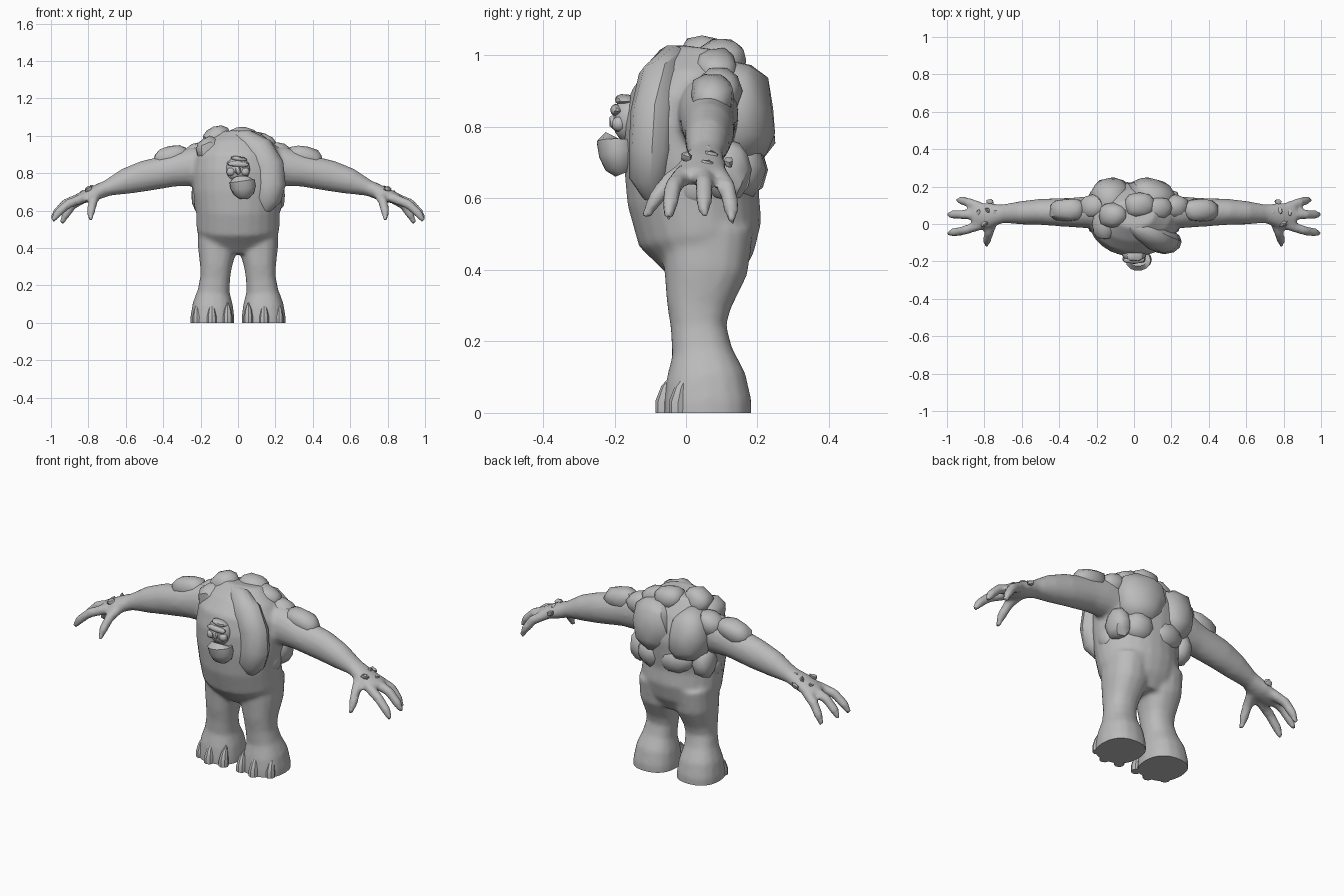
import bpy, bmesh, math, random
from mathutils import Vector, Matrix, Euler

cube = bpy.data.objects.get("Cube")
if cube:
    bpy.data.objects.remove(cube, do_unlink=True)
random.seed(4)

stone = bpy.data.materials.new("stone_grey")
stone.use_nodes = True
stone.diffuse_color = (0.5, 0.5, 0.5, 1)
stone.node_tree.nodes["Principled BSDF"].inputs["Base Color"].default_value = (0.5, 0.5, 0.5, 1)


def finish(name, bm, angle=40):
    bmesh.ops.recalc_face_normals(bm, faces=bm.faces)
    mesh = bpy.data.meshes.new(name)
    bm.to_mesh(mesh)
    bm.free()
    mesh.materials.append(stone)
    ob = bpy.data.objects.new(name, mesh)
    bpy.context.collection.objects.link(ob)
    bpy.ops.object.select_all(action='DESELECT')
    ob.select_set(True)
    bpy.context.view_layer.objects.active = ob
    bpy.ops.object.shade_smooth_by_angle(angle=math.radians(angle))
    return ob


def loft(bm, rings, axis, side=1, sides=16, power=1.0):
    """Skin elliptical rings (x, y, z, radius along axis, other radius)."""
    pts = [Vector((r[0] * side, r[1], r[2])) for r in rings]
    loops = []
    for i, r in enumerate(rings):
        t = (pts[min(i + 1, len(pts) - 1)] - pts[max(i - 1, 0)]).normalized()
        u = Vector(axis)
        u = (u - t * u.dot(t)).normalized()
        v = t.cross(u)
        loop = []
        for k in range(sides):
            a = math.tau * k / sides
            c, s = math.cos(a), math.sin(a)
            c = math.copysign(abs(c) ** power, c)
            s = math.copysign(abs(s) ** power, s)
            loop.append(bm.verts.new(pts[i] + u * c * r[3] + v * s * r[4]))
        loops.append(loop)
    for a, b in zip(loops, loops[1:]):
        for k in range(sides):
            n = (k + 1) % sides
            bm.faces.new((a[k], a[n], b[n], b[k]))
    bm.faces.new(loops[0][::-1])
    bm.faces.new(loops[-1])


def rock(name, loc, size, rot=(0, 0, 0), rough=0.07, detail=2):
    bm = bmesh.new()
    bmesh.ops.create_icosphere(bm, subdivisions=detail, radius=1)
    for v in bm.verts:
        # Boxier than a ball, with a chipped surface
        v.co = Vector([math.copysign(abs(c) ** 0.85, c) for c in v.co])
        v.co *= 1 + random.uniform(-rough, rough)
    turn = Euler([math.radians(a) for a in rot]).to_matrix().to_4x4()
    bm.transform(Matrix.Translation(loc) @ turn @ Matrix.Diagonal((*size, 1)))
    return finish(name, bm)


# Body: torso, legs, arms and fingers blended into one skin
X, Y = (1, 0, 0), (0, 1, 0)
bm = bmesh.new()
loft(bm, [(0, .055, .37, .14, .09), (0, .055, .43, .2, .135), (0, .04, .5, .222, .175),
          (0, .02, .6, .225, .185), (0, .02, .7, .24, .195), (0, .025, .8, .245, .2),
          (0, .03, .88, .235, .185), (0, .045, .95, .2, .14), (0, .055, 1.02, .11, .075)],
     X, sides=24)
for side in (1, -1):
    loft(bm, [(.105, .06, .52, .11, .13), (.11, .055, .4, .105, .118), (.118, .035, .3, .085, .09),
              (.122, .035, .24, .08, .078), (.13, .045, .17, .086, .085),
              (.135, .055, .1, .108, .112), (.137, .06, .03, .118, .124),
              (.137, .06, -.06, .118, .124)], X, side, power=.85)
    loft(bm, [(.1, .06, .83, .09, .12), (.25, .062, .835, .085, .105), (.35, .062, .815, .078, .088),
              (.5, .065, .785, .07, .083), (.6, .06, .757, .063, .07), (.7, .055, .72, .05, .043),
              (.78, .045, .688, .068, .04), (.86, .045, .66, .062, .028)], Y, side)
    for digit in ([(.82, -.005, .67), (.91, -.035, .635), (.965, -.045, .585), (.995, -.05, .54)],
                  [(.84, .05, .67), (.92, .05, .64), (.97, .05, .59), (.995, .05, .55)],
                  [(.82, .09, .67), (.885, .115, .63), (.92, .125, .58), (.945, .13, .53)],
                  [(.75, .02, .69), (.775, -.045, .65), (.785, -.085, .6), (.79, -.115, .545)]):
        radii = (.028, .026, .024, .012)
        loft(bm, [(*p, r, r) for p, r in zip(digit, radii)], (.3, 1, .2), side, 10)
body = finish("body", bm, 60)
remesh = body.modifiers.new("blend", 'REMESH')
remesh.mode = 'VOXEL'
remesh.voxel_size = 0.012
smooth = body.modifiers.new("soften", 'SMOOTH')
smooth.factor = 0.5
smooth.iterations = 5
# Apply the blend, then cut flat soles
skin = bpy.data.meshes.new_from_object(body.evaluated_get(bpy.context.evaluated_depsgraph_get()))
bpy.data.objects.remove(body, do_unlink=True)
bm = bmesh.new()
bm.from_mesh(skin)
bpy.data.meshes.remove(skin)
cut = bmesh.ops.bisect_plane(bm, geom=bm.verts[:] + bm.edges[:] + bm.faces[:],
                             plane_co=(0, 0, 0), plane_no=(0, 0, 1), clear_inner=True)
bmesh.ops.holes_fill(bm, edges=[e for e in bm.edges if e.is_boundary])
finish("body", bm, 50)

# Claws, hand spikes and upper-arm plates on both sides
for side, label in ((1, "left"), (-1, "right")):
    for i, (x, y) in enumerate(((.055, -.05), (.14, -.06), (.218, -.022))):
        bm = bmesh.new()
        loft(bm, [(x, y, 0, .026, .026), (x, y, .03, .026, .026),
                  (x, y + .008, .07, .018, .018), (x, y + .025, .108, .003, .003)], X, side, 8)
        finish(f"{label}_toe_claw_{i}", bm)
    for i, (x, y, z) in enumerate(((.77, .12, .7), (.8, .0, .715), (.74, .06, .735),
                                   (.83, .06, .695), (.78, .07, .72))):
        rock(f"{label}_hand_spike_{i}", (x * side, y, z), (.022, .014, .016),
             (0, 20 * side, 30 * i), .2, 1)
    rock(f"{label}_arm_plate", (.355 * side, .075, .888), (.1, .062, .058), (0, 14 * side, 0))
    rock(f"{label}_shoulder_rock", (.22 * side, .09, .9), (.075, .065, .06), (0, 25 * side, 0))
    rock(f"{label}_flank_rock", (.195 * side, .11, .68), (.055, .07, .085))
    rock(f"{label}_hip_rock", (.2 * side, .03, .635), (.035, .055, .055))

# Boulders on the back and the top
for name, loc, size, rot in (
        ("right_back_boulder", (-.125, .145, .83), (.11, .1, .145), (8, 0, 12)),
        ("left_back_boulder", (.09, .145, .84), (.13, .1, .14), (8, 0, -15)),
        ("lower_back_boulder", (-.06, .155, .68), (.1, .07, .075), (0, 10, 0)),
        ("lower_left_back_boulder", (.1, .145, .68), (.085, .075, .08), (0, -12, 0)),
        ("right_crown_rock", (-.11, .045, .985), (.075, .07, .065), (0, -20, 0)),
        ("middle_crown_rock", (.03, .1, .985), (.085, .07, .062), (0, 8, 0)),
        ("left_crown_rock", (.13, .085, .965), (.08, .06, .05), (0, 20, 0)),
        ("right_collar_rock", (-.15, .0, .92), (.075, .085, .075), (0, -30, 0))):
    rock(name, loc, size, rot)

# Curved chest plate wrapping the left side of the head
bm = bmesh.new()
loft(bm, [(-.02, -.01, 1.0, .025, .03), (.04, -.04, .985, .055, .045), (.11, -.075, .93, .08, .06),
          (.16, -.09, .84, .085, .065), (.17, -.095, .74, .085, .065), (.155, -.1, .66, .075, .06),
          (.14, -.09, .605, .035, .03)], X, 1, 12)
finish("chest_plate", bm, 35)

# Head sunk in the chest, with brow, nose and jutting jaw
rock("head", (0, -.155, .82), (.066, .05, .066), (0, 0, 0), .04)
rock("brow", (0, -.192, .848), (.058, .02, .016), (0, 4, 0), .05)
rock("crest", (.005, -.172, .877), (.045, .028, .013), (0, 8, 0), .05)
rock("nose", (0, -.2, .815), (.017, .016, .024), (0, 0, 0), .04, 1)
for side, label in ((1, "left"), (-1, "right")):
    rock(f"{label}_cheek", (.038 * side, -.187, .808), (.024, .02, .022), (0, 0, 0), .04)
bm = bmesh.new()
loft(bm, [(.03, -.175, .67, .03, .025), (.03, -.183, .69, .055, .045), (.028, -.19, .725, .068, .055),
          (.022, -.195, .758, .068, .056), (.022, -.19, .768, .05, .04)], X, 1, 14)
finish("jaw", bm)
